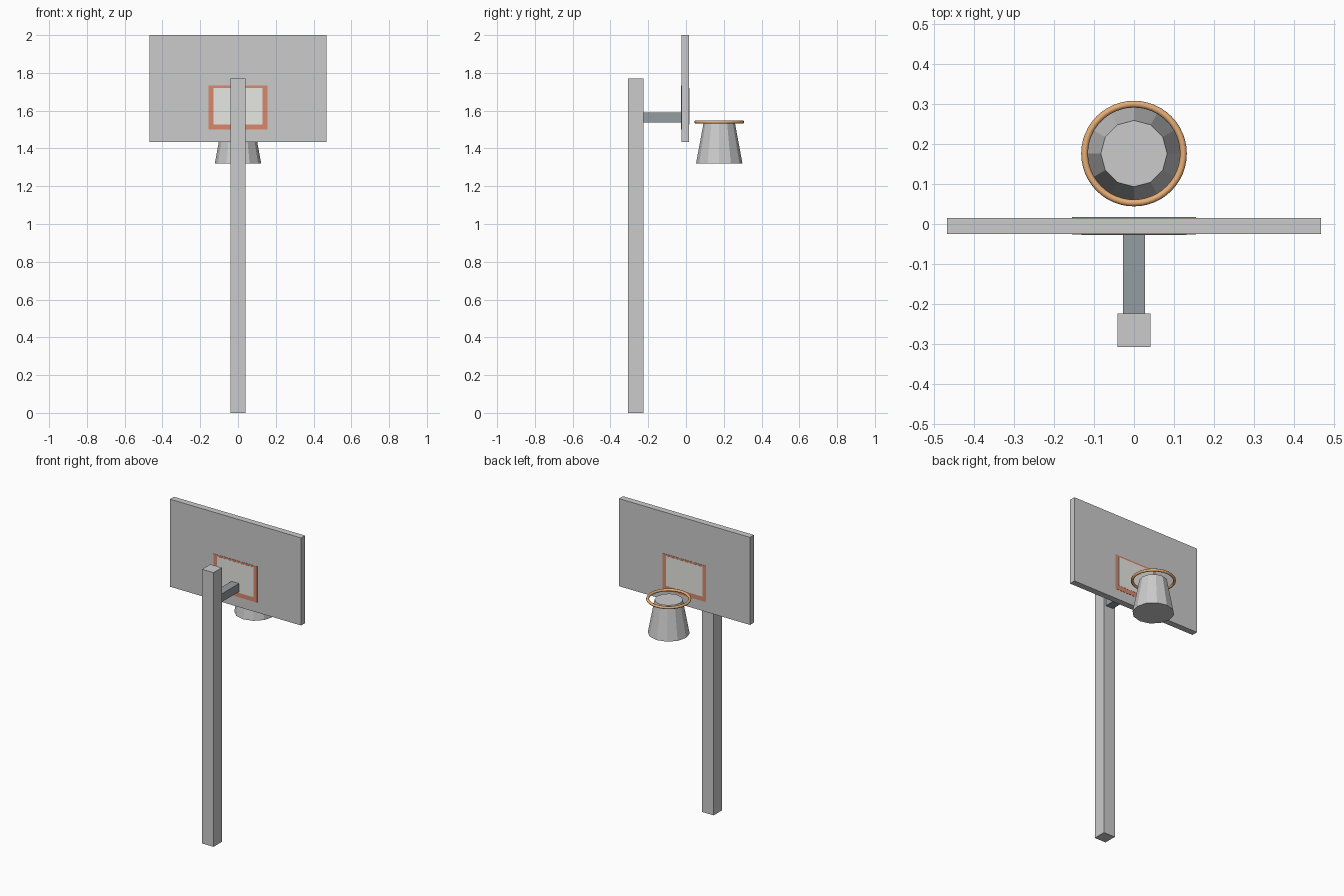
import bpy
import bmesh
from math import pi

if "Cube" in bpy.data.objects:
    bpy.data.objects.remove(bpy.data.objects["Cube"])


def material(name, rgb):
    mat = bpy.data.materials.new(name)
    mat.diffuse_color = (*rgb, 1)
    mat.use_nodes = True
    mat.node_tree.nodes["Principled BSDF"].inputs["Base Color"].default_value = mat.diffuse_color
    return mat


def box(name, x_half, y, z, mat=None):
    """Box symmetric in x, with (min, max) ranges for y and z."""
    bm = bmesh.new()
    bmesh.ops.create_cube(bm, size=1)
    bmesh.ops.scale(bm, vec=(2 * x_half, y[1] - y[0], z[1] - z[0]), verts=bm.verts)
    bmesh.ops.translate(bm, vec=(0, sum(y) / 2, sum(z) / 2), verts=bm.verts)
    mesh = bpy.data.meshes.new(name)
    bm.to_mesh(mesh)
    bm.free()
    obj = bpy.data.objects.new(name, mesh)
    bpy.context.collection.objects.link(obj)
    if mat:
        mesh.materials.append(mat)
    return obj


orange = material("rim_orange", (0.80, 0.42, 0.18))
red = material("target_red", (0.70, 0.25, 0.15))
pale = material("target_pale", (0.80, 0.80, 0.76))
slate = material("arm_slate", (0.30, 0.34, 0.36))

# Post, arm and backboard
box("post", 0.041, (-0.308, -0.224), (0, 1.77))
box("support_arm", 0.027, (-0.224, -0.025), (1.537, 1.589), slate)
box("backboard", 0.468, (-0.025, 0.0155), (1.435, 2.0))

# Target square, showing on both faces of the board
box("target_frame", 0.155, (-0.0265, 0.017), (1.499, 1.732), red)
box("target_panel", 0.131, (-0.0275, 0.018), (1.528, 1.721), pale)

# Hoop
HOOP_Y = 0.176
bpy.ops.mesh.primitive_torus_add(
    major_segments=48, minor_segments=12, major_radius=0.1235,
    minor_radius=0.0085, location=(0, HOOP_Y, 1.54))
rim = bpy.context.object
rim.name = "rim"
rim.data.materials.append(orange)
bpy.ops.object.shade_smooth_by_angle(angle=pi / 4)

# Net: faceted closed cone, wider at the bottom
bpy.ops.mesh.primitive_cone_add(
    vertices=12, radius1=0.123, radius2=0.083, depth=0.215,
    location=(0, HOOP_Y, 1.4275))
bpy.context.object.name = "net"
